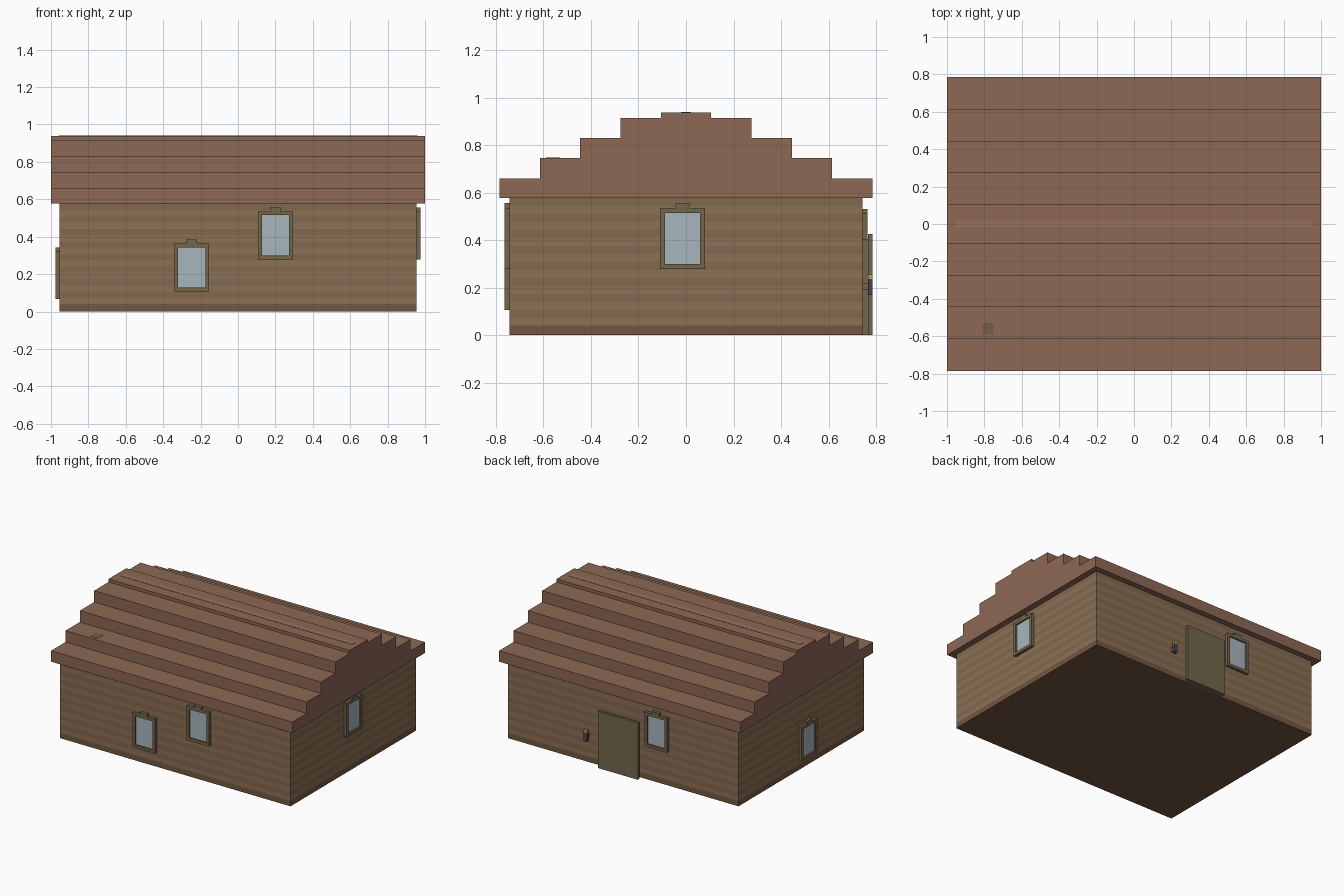
import bpy, bmesh
from math import radians
from mathutils import Matrix, Vector

if "Cube" in bpy.data.objects:
    bpy.data.objects.remove(bpy.data.objects["Cube"])


def material(name, r, g, b):
    m = bpy.data.materials.new(name)
    m.diffuse_color = [(c / 255) ** 2.2 for c in (r, g, b)] + [1]
    m.use_nodes = True
    m.node_tree.nodes["Principled BSDF"].inputs["Base Color"].default_value = m.diffuse_color
    return m


ROOF = material("roof_brown", 139, 104, 84)
RIDGE = material("ridge_brown", 150, 112, 92)
WALL = material("wall_plank", 139, 113, 86)
WALL_DARK = material("wall_plank_dark", 129, 104, 79)
SILL = material("sill_wood", 114, 87, 65)
FRAME = material("frame_wood", 115, 102, 75)
GLASS = material("window_glass", 165, 180, 188)
DOOR = material("door_wood", 112, 103, 76)
CHIMNEY = material("chimney_brown", 116, 94, 70)
IRON = material("lamp_iron", 72, 72, 78)
GLOW = material("lamp_glow", 205, 150, 70)


def finish(name, bm, mats, matrix=None):
    if matrix:
        bm.transform(matrix)
    bmesh.ops.recalc_face_normals(bm, faces=bm.faces)
    me = bpy.data.meshes.new(name)
    bm.to_mesh(me)
    bm.free()
    for m in mats:
        me.materials.append(m)
    ob = bpy.data.objects.new(name, me)
    bpy.context.collection.objects.link(ob)
    return ob


def add_box(bm, x0, x1, y0, y1, z0, z1):
    size = Matrix.Diagonal((x1 - x0, y1 - y0, z1 - z0, 1))
    centre = Vector((x0 + x1, y0 + y1, z0 + z1)) / 2
    bmesh.ops.create_cube(bm, size=1, matrix=Matrix.Translation(centre) @ size)


def box(name, mat, *bounds):
    bm = bmesh.new()
    add_box(bm, *bounds)
    return finish(name, bm, [mat])


# Walls: one block cut into horizontal plank bands
WX, WY, WH = 0.955, 0.742, 0.578
bm = bmesh.new()
add_box(bm, -WX, WX, -WY, WY, 0, WH)
cuts = [0.04 + 0.0335 * i for i in range(16)]
for z in cuts:
    bmesh.ops.bisect_plane(bm, geom=bm.verts[:] + bm.edges[:] + bm.faces[:],
                           plane_co=(0, 0, z), plane_no=(0, 0, 1))
for f in bm.faces:
    z = f.calc_center_median().z
    f.material_index = 2 if z < 0.04 else int((z - 0.04) / 0.0335) % 2
finish("plank_walls", bm, [WALL, WALL_DARK, SILL])

# Roof: stepped gable profile extruded along x
steps = [(0.785, 0.66), (0.615, 0.745), (0.445, 0.83), (0.275, 0.915), (0.105, 0.938)]
half, low = [], WH
for y, top in steps:
    half += [(y, low), (y, top)]
    low = top
profile = half + [(-y, z) for y, z in reversed(half)]
bm = bmesh.new()
face = bm.faces.new([bm.verts.new((-1, y, z)) for y, z in profile])
ext = bmesh.ops.extrude_face_region(bm, geom=[face])
bmesh.ops.translate(bm, vec=(2, 0, 0),
                    verts=[v for v in ext["geom"] if isinstance(v, bmesh.types.BMVert)])
finish("stepped_roof", bm, [ROOF])

# Nearly flush ridge beam and chimney cap
box("ridge_beam", RIDGE, -0.96, 0.96, -0.02, 0.02, 0.92, 0.94)
box("chimney_cap", CHIMNEY, -0.81, -0.75, -0.59, -0.53, 0.70, 0.747)


# Windows: built facing -y at the front wall, then turned to their wall
def window(side, angle, offset, along, bottom):
    m = (Matrix.Rotation(radians(angle), 4, 'Z')
         @ Matrix.Translation((along, -offset, bottom)))
    w, h, t, d = 0.094, 0.257, 0.021, 0.022
    bm = bmesh.new()
    add_box(bm, -w, -w + t, -d, 0, 0, h)
    add_box(bm, w - t, w, -d, 0, 0, h)
    add_box(bm, -w + t, w - t, -d, 0, 0, t)
    add_box(bm, -w + t, w - t, -d, 0, h - t, h)
    add_box(bm, -0.03, 0.03, -d, 0, h, h + 0.02)
    finish(side + "_window_frame", bm, [FRAME], m)
    bm = bmesh.new()
    add_box(bm, -w + t, w - t, -0.01, 0, t, h - t)
    finish(side + "_window_glass", bm, [GLASS], m)


window("front_low", 0, WY, -0.248, 0.107)
window("front_high", 0, WY, 0.2, 0.279)
window("right", 90, WX, -0.015, 0.279)
window("back", 180, WY, 0.283, 0.255)
window("left", -90, WX, 0.068, 0.066)

# Door on the back wall: backing frame and leaf
box("door_frame", FRAME, -0.13, 0.16, WY, 0.765, 0, 0.405)
box("door_leaf", DOOR, -0.15, 0.18, 0.765, 0.785, 0, 0.425)

# Wall lamp beside the door
box("lamp_bracket", FRAME, 0.28, 0.292, WY, 0.766, 0.19, 0.22)
box("lamp_body", IRON, 0.273, 0.3, 0.765, 0.785, 0.17, 0.237)
box("lamp_glow", GLOW, 0.273, 0.3, 0.765, 0.785, 0.237, 0.256)
